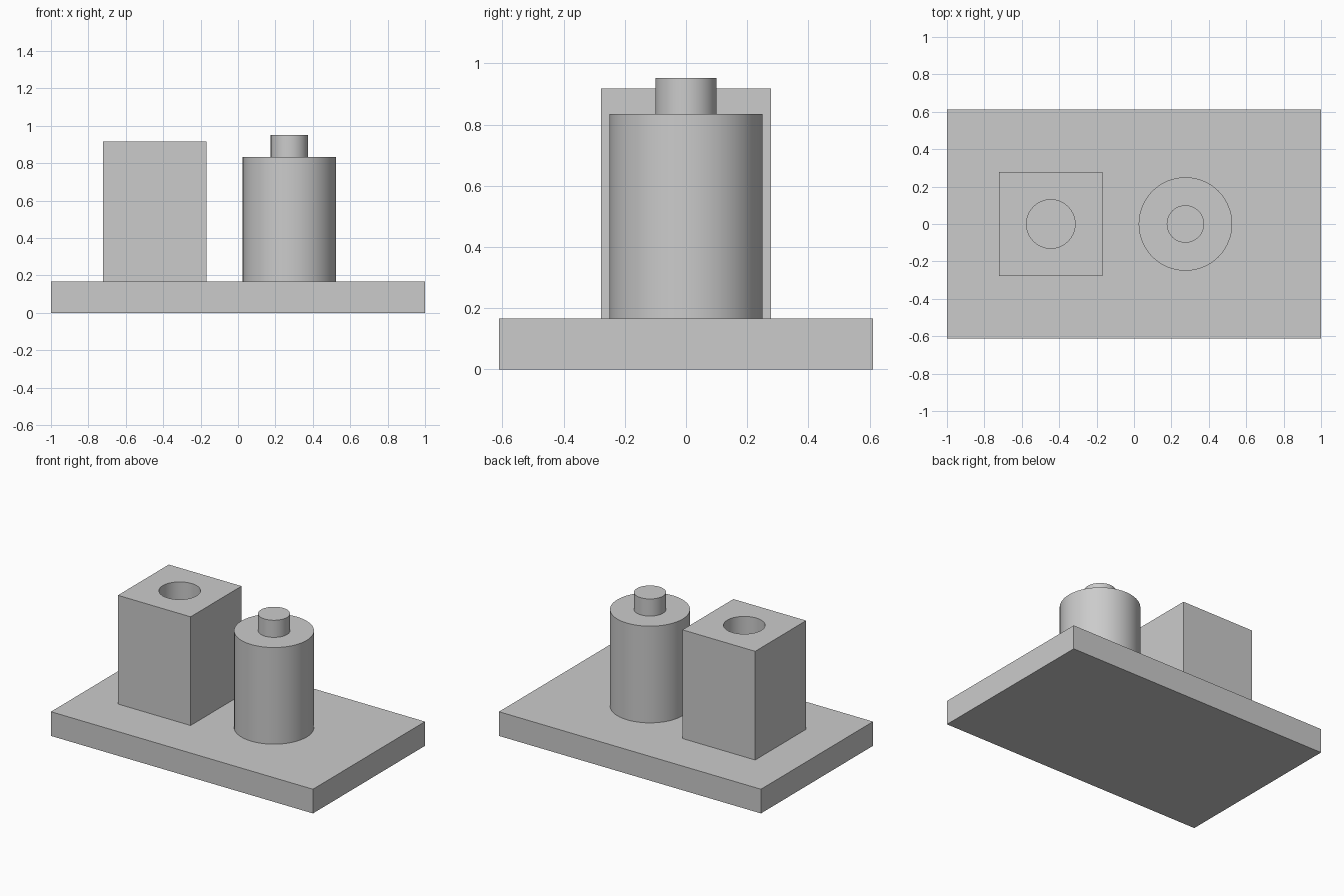
import bpy
import math

# Remove only the default cube
default = bpy.data.objects.get("Cube")
if default:
    bpy.data.objects.remove(default, do_unlink=True)

grey = bpy.data.materials.new("light_grey")
grey.use_nodes = True
colour = (0.6, 0.6, 0.6, 1)
grey.diffuse_color = colour
grey.node_tree.nodes["Principled BSDF"].inputs["Base Color"].default_value = colour

BASE_TOP = 0.167
BLOCK_X, PEG_X = -0.445, 0.275


def finish(name):
    obj = bpy.context.object
    obj.name = name
    obj.data.materials.append(grey)
    return obj


def box(name, x, size, bottom):
    bpy.ops.mesh.primitive_cube_add(size=1, location=(x, 0, bottom + size[2] / 2))
    obj = finish(name)
    obj.scale = size
    bpy.ops.object.transform_apply(location=False, rotation=False, scale=True)
    return obj


def cylinder(name, x, radius, bottom, top):
    bpy.ops.mesh.primitive_cylinder_add(vertices=64, radius=radius, depth=top - bottom,
                                        location=(x, 0, (bottom + top) / 2))
    obj = finish(name)
    bpy.ops.object.shade_smooth_by_angle(angle=math.radians(30))
    return obj


# Base plate
box("base_plate", 0, (2, 1.222, BASE_TOP), 0)

# Square block with a round socket bored down to the plate
block = box("socket_block", BLOCK_X, (0.555, 0.555, 0.75), BASE_TOP)
cutter = cylinder("socket_cutter", BLOCK_X, 0.13, BASE_TOP - 0.05, 1.0)
cutter.hide_render = True
cutter.hide_set(True)
bore = block.modifiers.new("bore", "BOOLEAN")
bore.operation = "DIFFERENCE"
bore.solver = "EXACT"
bore.object = cutter
bpy.context.view_layer.objects.active = block
block.select_set(True)
bpy.ops.object.modifier_apply(modifier=bore.name)
bpy.data.objects.remove(cutter, do_unlink=True)
bpy.ops.object.shade_smooth_by_angle(angle=math.radians(30))

# Round post with a narrow pin on top
cylinder("round_post", PEG_X, 0.25, BASE_TOP, 0.834)
cylinder("top_pin", PEG_X, 0.1, 0.834, 0.952)
